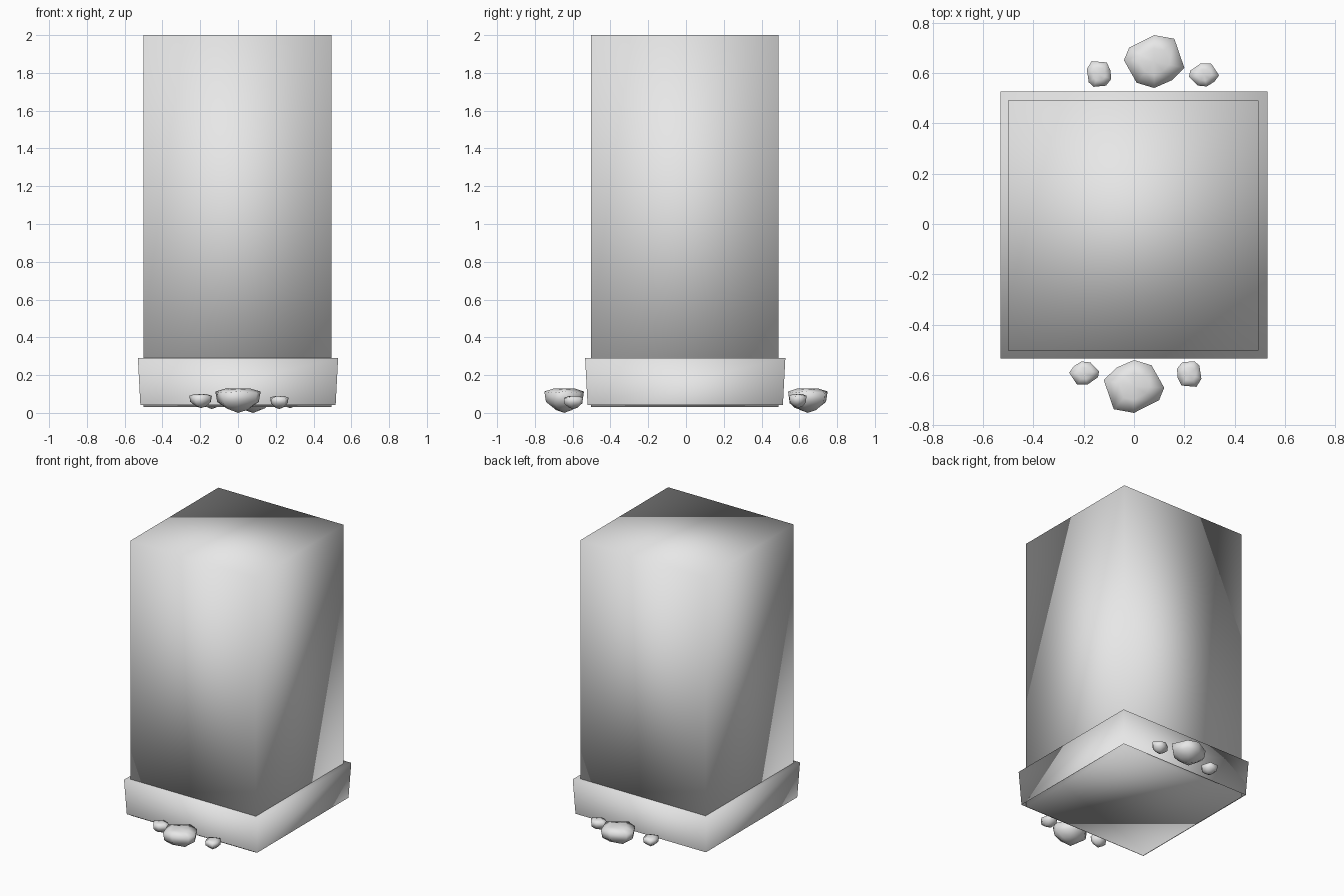
import bpy, bmesh, math

if "Cube" in bpy.data.objects:
    bpy.data.objects.remove(bpy.data.objects["Cube"])

grey = bpy.data.materials.new("light_grey")
grey.diffuse_color = (0.8, 0.8, 0.8, 1)
grey.use_nodes = True
grey.node_tree.nodes["Principled BSDF"].inputs["Base Color"].default_value = grey.diffuse_color


def finish(name, bm):
    bmesh.ops.recalc_face_normals(bm, faces=bm.faces[:])
    me = bpy.data.meshes.new(name)
    for f in bm.faces:
        f.smooth = True
    bm.to_mesh(me)
    bm.free()
    me.materials.append(grey)
    ob = bpy.data.objects.new(name, me)
    bpy.context.collection.objects.link(ob)
    return ob


def loft(bm, rings):
    """Join equal-length rings of points with quads."""
    loops = [[bm.verts.new(p) for p in r] for r in rings]
    n = len(loops[0])
    for a, b in zip(loops, loops[1:]):
        for i in range(n):
            j = (i + 1) % n
            bm.faces.new((a[i], a[j], b[j], b[i]))
    return loops


def square(cx, cy, h, z):
    return [(cx + sx * h, cy + sy * h, z) for sx, sy in ((-1, -1), (1, -1), (1, 1), (-1, 1))]


# Tall block, softly shaded across its corners
bm = bmesh.new()
lo, hi = loft(bm, [square(-0.003, -0.006, 0.497, 0.03), square(-0.003, -0.006, 0.497, 2.0)])
bm.faces.new(lo)
bm.faces.new(hi)
finish("tall_block", bm)

# Flared skirt around the foot, open underneath
bm = bmesh.new()
lo, hi = loft(bm, [square(0, -0.004, 0.517, 0.042), square(0, -0.004, 0.53, 0.29)])
bm.faces.new(hi)
finish("base_skirt", bm)

# Stones: faceted outline, narrow bottom, wide shoulders, low crown
OUTLINE = [(-1, 0.24), (-0.58, 0.71), (0, 1), (0.58, 0.8), (1, -0.05),
           (0.83, -0.52), (0, -1), (-0.67, -0.86)]
LEVELS = [(0.15, 0.5), (0.42, 0.92), (0.84, 1.0), (0.97, 0.5)]


def stone(name, x, y, rx, ry, z0, z1, spin, turn, shift):
    bm = bmesh.new()
    c, s = math.cos(spin), math.sin(spin)
    side = -1 if turn else 1

    def place(u, v, t):
        px, py = x + rx * (c * u - s * v), y + ry * (s * u + c * v)
        return (side * px + shift, side * py, z0 + (z1 - z0) * t)

    loops = loft(bm, [[place(u * k, v * k, t + 0.03 * (-1) ** i)
                       for i, (u, v) in enumerate(OUTLINE)] for t, k in LEVELS])
    for loop, t in ((loops[0], 0), (loops[-1], 1)):
        tip = bm.verts.new(place(0, 0, t))
        for i in range(len(loop)):
            bm.faces.new((loop[i], loop[(i + 1) % len(loop)], tip))
    finish(name, bm)


# The same three stones in front and, turned half round, behind
for label, turn, shift in (("front", False, 0), ("back", True, 0.08)):
    stone(label + "_large_stone", 0, -0.645, 0.12, 0.105, 0.0, 0.13, 0, turn, shift)
    stone(label + "_left_stone", -0.197, -0.592, 0.059, 0.047, 0.025, 0.1, 0.2, turn, shift)
    stone(label + "_right_stone", 0.219, -0.595, 0.052, 0.055, 0.02, 0.09, 1.2, turn, shift)
